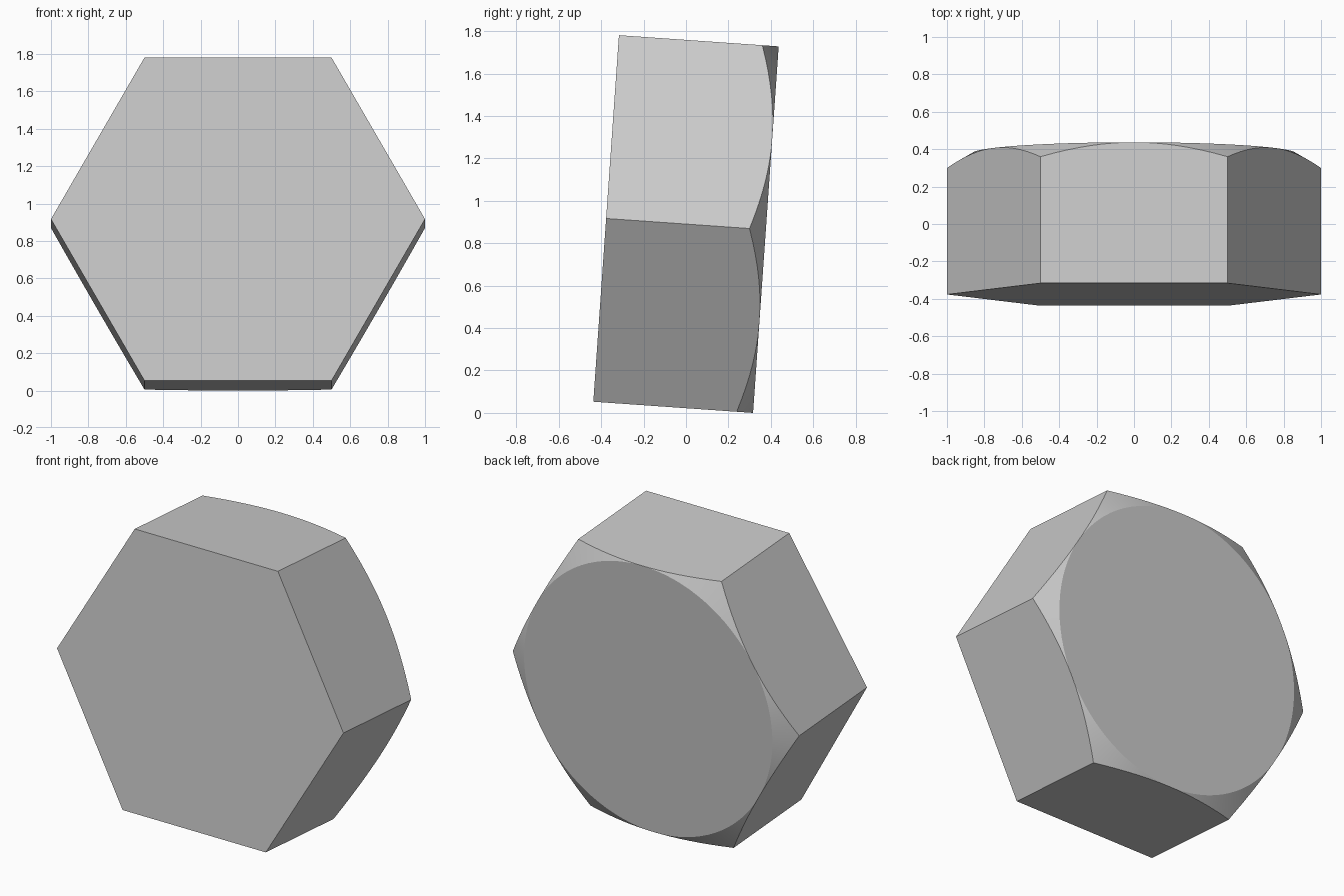
import bpy, bmesh
from math import radians, pi, sin, cos, tan, sqrt
from mathutils import Matrix

if "Cube" in bpy.data.objects:
    bpy.data.objects.remove(bpy.data.objects["Cube"])

THICK = 0.755           # front to back
APOTHEM = sqrt(3) / 2   # hexagon with corner radius 1
TILT = radians(4)       # leans back
STEPS = 16              # arc segments per hexagon side
SLOPE = tan(radians(30))

bm = bmesh.new()


def ring_point(angle, radius, y):
    return bm.verts.new((radius * cos(angle), y, radius * sin(angle)))


# flat front hexagon
front = [ring_point(i * pi / 3, 1, -THICK / 2) for i in range(6)]
bm.faces.new(front)

# back: round face and the cone chamfer cut into the hexagon
rim, outer = [], []
for k in range(6 * STEPS):
    a = k * pi / 3 / STEPS
    r = APOTHEM / cos(a % (pi / 3) - pi / 6) if k % STEPS else 1
    inner = ring_point(a, APOTHEM, THICK / 2)
    touches = k % STEPS == STEPS // 2   # circle is tangent to each side
    rim.append(inner)
    outer.append(inner if touches else
                 ring_point(a, r, THICK / 2 - (r - APOTHEM) * SLOPE))
bm.faces.new(rim)
n = len(rim)
for k in range(n):
    quad = [rim[k], rim[(k + 1) % n], outer[(k + 1) % n], outer[k]]
    bm.faces.new(list(dict.fromkeys(quad)))

# six sides with arched back edges
for i in range(6):
    arc = [outer[(i * STEPS + j) % n] for j in range(STEPS + 1)]
    bm.faces.new([front[(i + 1) % 6], front[i]] + arc)

bmesh.ops.recalc_face_normals(bm, faces=bm.faces)

# lean it and stand it on the ground
height = APOTHEM * cos(TILT) + THICK / 2 * sin(TILT)
bm.transform(Matrix.Translation((0, 0, height)) @ Matrix.Rotation(-TILT, 4, 'X'))

mesh = bpy.data.meshes.new("hex_bolt_head")
bm.to_mesh(mesh)
bm.free()
obj = bpy.data.objects.new("hex_bolt_head", mesh)
bpy.context.collection.objects.link(obj)
bpy.context.view_layer.objects.active = obj
obj.select_set(True)
bpy.ops.object.shade_smooth_by_angle(angle=radians(20))
